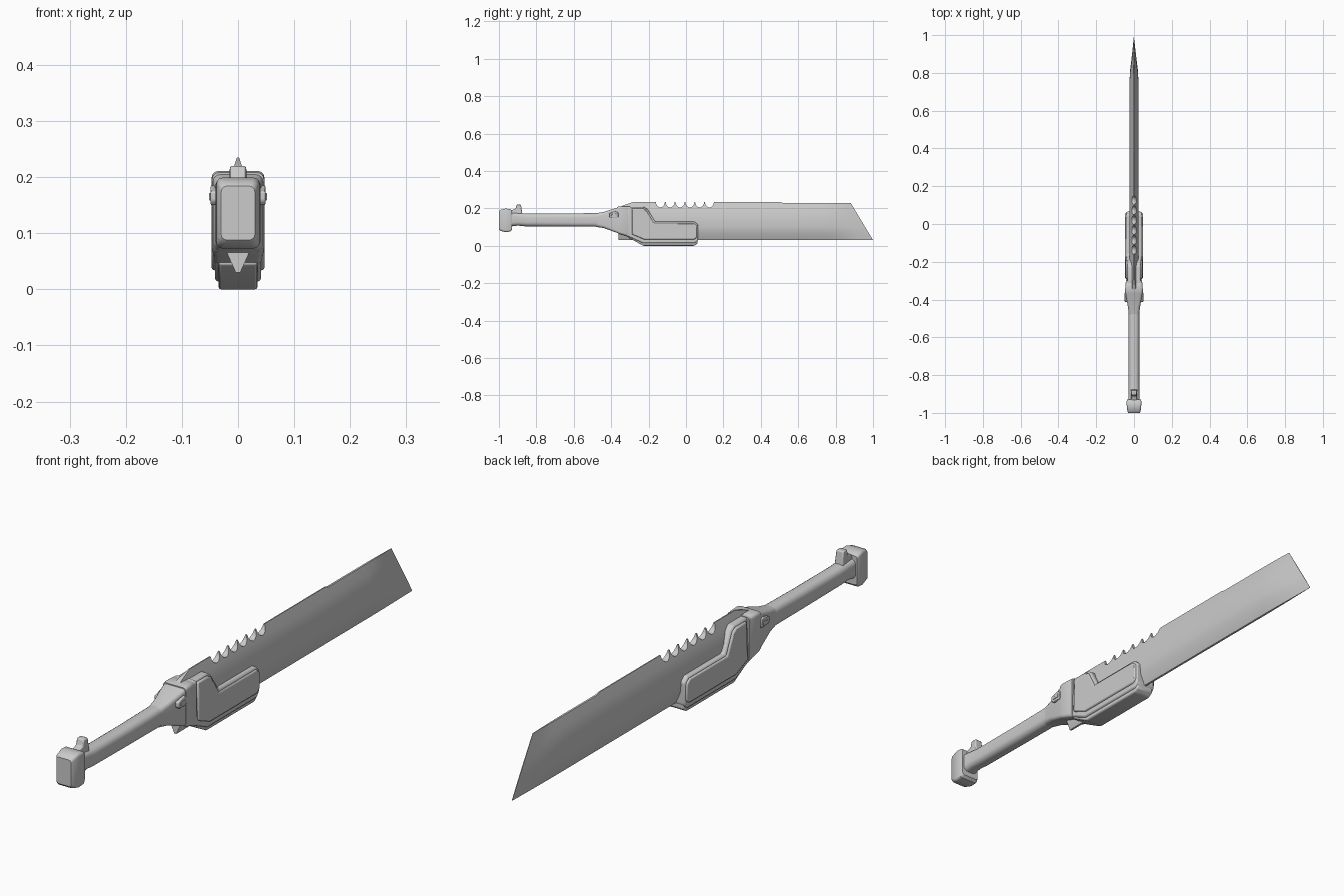
import bpy, bmesh, math

steel = bpy.data.materials.new("plain grey")
steel.diffuse_color = (0.6, 0.6, 0.6, 1)


def finish(name, bm, bevel=0.0, angle=35, segments=2):
    bmesh.ops.recalc_face_normals(bm, faces=bm.faces)
    mesh = bpy.data.meshes.new(name)
    bm.to_mesh(mesh)
    bm.free()
    ob = bpy.data.objects.new(name, mesh)
    bpy.context.collection.objects.link(ob)
    mesh.materials.append(steel)
    if bevel:
        m = ob.modifiers.new("bevel", 'BEVEL')
        m.width, m.segments, m.limit_method = bevel, segments, 'ANGLE'
        m.angle_limit = math.radians(30)
    bpy.ops.object.select_all(action='DESELECT')
    ob.select_set(True)
    bpy.context.view_layer.objects.active = ob
    bpy.ops.object.shade_smooth_by_angle(angle=math.radians(angle))
    return ob


def loft(name, rings, **kw):
    """Skin a list of closed rings of 3D points, capping both ends."""
    bm = bmesh.new()
    vs = [[bm.verts.new(p) for p in r] for r in rings]
    n = len(vs[0])
    for a, b in zip(vs, vs[1:]):
        for i in range(n):
            j = (i + 1) % n
            bm.faces.new((a[i], a[j], b[j], b[i]))
    bm.faces.new(vs[0])
    bm.faces.new(vs[-1][::-1])
    return finish(name, bm, **kw)


def rounded_ring(y, zb, zt, hw, r, steps=4):
    """Rounded rectangle across the length of the sword."""
    pts = []
    for k, (sx, top) in enumerate(((1, 1), (-1, 1), (-1, 0), (1, 0))):
        cx, cz = sx * (hw - r), (zt - r if top else zb + r)
        for i in range(steps + 1):
            a = math.pi / 2 * (k + i / steps)
            pts.append((cx + r * math.cos(a), y, cz + r * math.sin(a)))
    return pts


def plate(name, profile, x0, x1, pinch=1.0, **kw):
    """Extrude a side profile (y, z) from x0 to x1; pinch narrows the top."""
    rings = [[(x * (pinch if z > 0.18 else 1), y, z) for y, z in profile] for x in (x0, x1)]
    return loft(name, rings, **kw)


# blade: thin sharpened section, scalloped teeth on the spine, slanted tip
def blade_ring(y, zt, thick=1.0, shear=0.0):
    half = [(0.03, 0.004), (0.07, 0.022), (0.10, 0.025), (0.155, 0.025), (0.198, 0.014)]
    half.append((zt, 0.002 + 0.012 * (0.235 - zt) / 0.037))
    pts = [(w * thick, z) for z, w in half]
    pts += [(-x, z) for x, z in reversed(pts)]
    return [(x, y + shear * (0.23 - z) / 0.2, z) for x, z in pts]


rings = [blade_ring(-0.36, 0.205), blade_ring(-0.33, 0.218), blade_ring(-0.28, 0.235)]
pitch, radius = 0.0525, 0.024
for k in range(6):
    c = -0.137 + pitch * k
    for i in range(9):
        a = math.pi * i / 8
        rings.append(blade_ring(c - radius * math.cos(a), 0.235 - 0.03 * math.sin(a)))
rings += [blade_ring(0.50, 0.235), blade_ring(0.515, 0.23),
          blade_ring(0.72, 0.23, 1, 0.03), blade_ring(0.78, 0.23, 0.8, 0.06),
          blade_ring(0.83, 0.23, 0.45, 0.09), blade_ring(0.88, 0.23, 0.05, 0.12)]
loft("blade", rings, angle=40)

# grip and flared collar
loft("grip", [rounded_ring(*s) for s in (
    (-0.94, 0.103, 0.178, 0.031, 0.020), (-0.90, 0.108, 0.176, 0.028, 0.020),
    (-0.86, 0.104, 0.173, 0.028, 0.022), (-0.65, 0.102, 0.173, 0.028, 0.022),
    (-0.44, 0.102, 0.175, 0.028, 0.020))])
loft("collar", [rounded_ring(*s) for s in (
    (-0.48, 0.101, 0.174, 0.027, 0.018), (-0.44, 0.095, 0.181, 0.032, 0.015),
    (-0.37, 0.070, 0.203, 0.044, 0.012), (-0.355, 0.065, 0.207, 0.045, 0.012),
    (-0.30, 0.045, 0.210, 0.043, 0.010))])
loft("collar_band", [rounded_ring(*s) for s in (
    (-0.365, 0.068, 0.208, 0.046, 0.012), (-0.355, 0.063, 0.211, 0.047, 0.012),
    (-0.315, 0.052, 0.211, 0.045, 0.012), (-0.305, 0.050, 0.206, 0.042, 0.012))])

# pommel with thumb tab
loft("pommel", [rounded_ring(*s) for s in (
    (-1.0, 0.088, 0.184, 0.030, 0.010), (-0.992, 0.080, 0.192, 0.035, 0.012),
    (-0.965, 0.073, 0.199, 0.038, 0.010), (-0.94, 0.076, 0.196, 0.040, 0.010),
    (-0.93, 0.085, 0.190, 0.036, 0.010))])
plate("pommel_tab", [(-0.94, 0.15), (-0.935, 0.19), (-0.912, 0.197), (-0.905, 0.22),
                     (-0.882, 0.22), (-0.874, 0.16)], -0.018, 0.018, 0.8, bevel=0.004)

# guard: body around the blade, keel below, raised panel on each side
body = [(-0.32, 0.055), (-0.23, 0.014), (0.05, 0.014), (0.065, 0.03), (0.065, 0.112),
        (0.048, 0.129), (-0.165, 0.129), (-0.205, 0.195), (-0.225, 0.208), (-0.32, 0.208)]
plate("guard_body", body, -0.041, 0.041, 0.85, bevel=0.006)
plate("guard_keel", [(-0.31, 0.045), (-0.228, 0.0), (0.045, 0.0), (0.062, 0.012),
                     (0.062, 0.04), (-0.3, 0.06)], -0.035, 0.035, bevel=0.005)
panel = [(-0.29, 0.062), (-0.225, 0.034), (0.045, 0.034), (0.060, 0.045), (0.060, 0.106),
         (0.043, 0.121), (-0.172, 0.121), (-0.212, 0.19), (-0.23, 0.2), (-0.29, 0.2)]
for side, s in (("left", -1), ("right", 1)):
    plate(side + "_guard_panel", panel, s * 0.03, s * 0.047, 0.92, bevel=0.005)
    # small catch: a frame with a recessed looking button
    plate(side + "_catch", [(-0.412, 0.158), (-0.405, 0.15), (-0.362, 0.15), (-0.362, 0.178),
                            (-0.375, 0.186), (-0.412, 0.174)],
          s * 0.035, s * 0.049, bevel=0.003)
    plate(side + "_catch_button", [(-0.40, 0.158), (-0.372, 0.158), (-0.372, 0.172),
                                   (-0.40, 0.168)], s * 0.04, s * 0.0515, bevel=0.0015)
